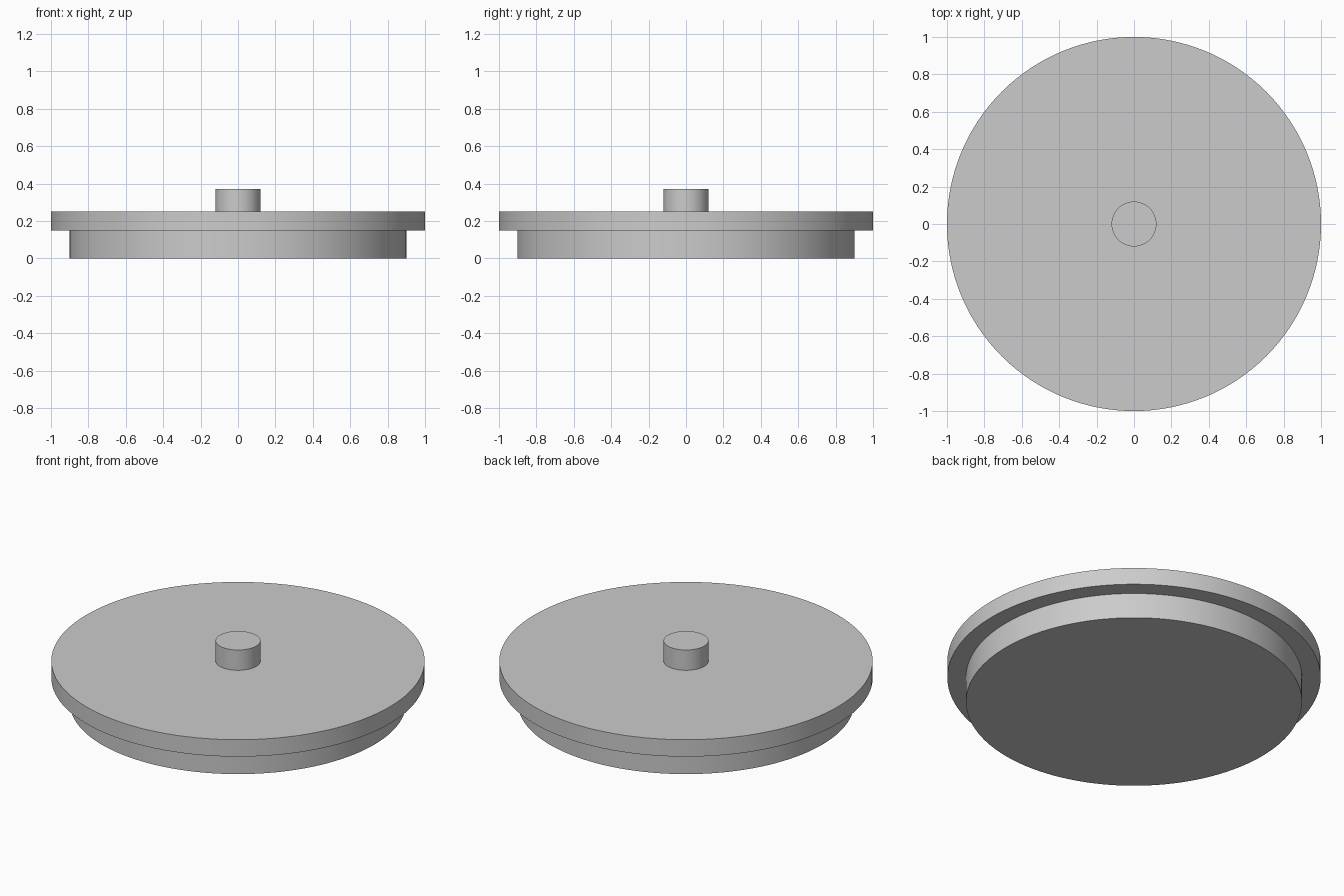
import bpy
import math

cube = bpy.data.objects.get("Cube")
if cube:
    bpy.data.objects.remove(cube, do_unlink=True)

grey = bpy.data.materials.new("light_grey")
grey.use_nodes = True
colour = (0.6, 0.6, 0.6, 1)
grey.diffuse_color = colour
grey.node_tree.nodes["Principled BSDF"].inputs["Base Color"].default_value = colour


def disc(name, radius, bottom, top):
    """Upright smooth-sided cylinder between two heights."""
    bpy.ops.mesh.primitive_cylinder_add(
        vertices=128, radius=radius, depth=top - bottom,
        location=(0, 0, (bottom + top) / 2))
    obj = bpy.context.object
    obj.name = name
    obj.data.materials.append(grey)
    bpy.ops.object.shade_smooth_by_angle(angle=math.radians(30))
    return obj


# Recessed plug, overhanging rim plate and centre knob
disc("lower_plug", 0.9, 0, 0.15)
disc("rim_plate", 1.0, 0.15, 0.25)
disc("centre_knob", 0.12, 0.25, 0.37)
